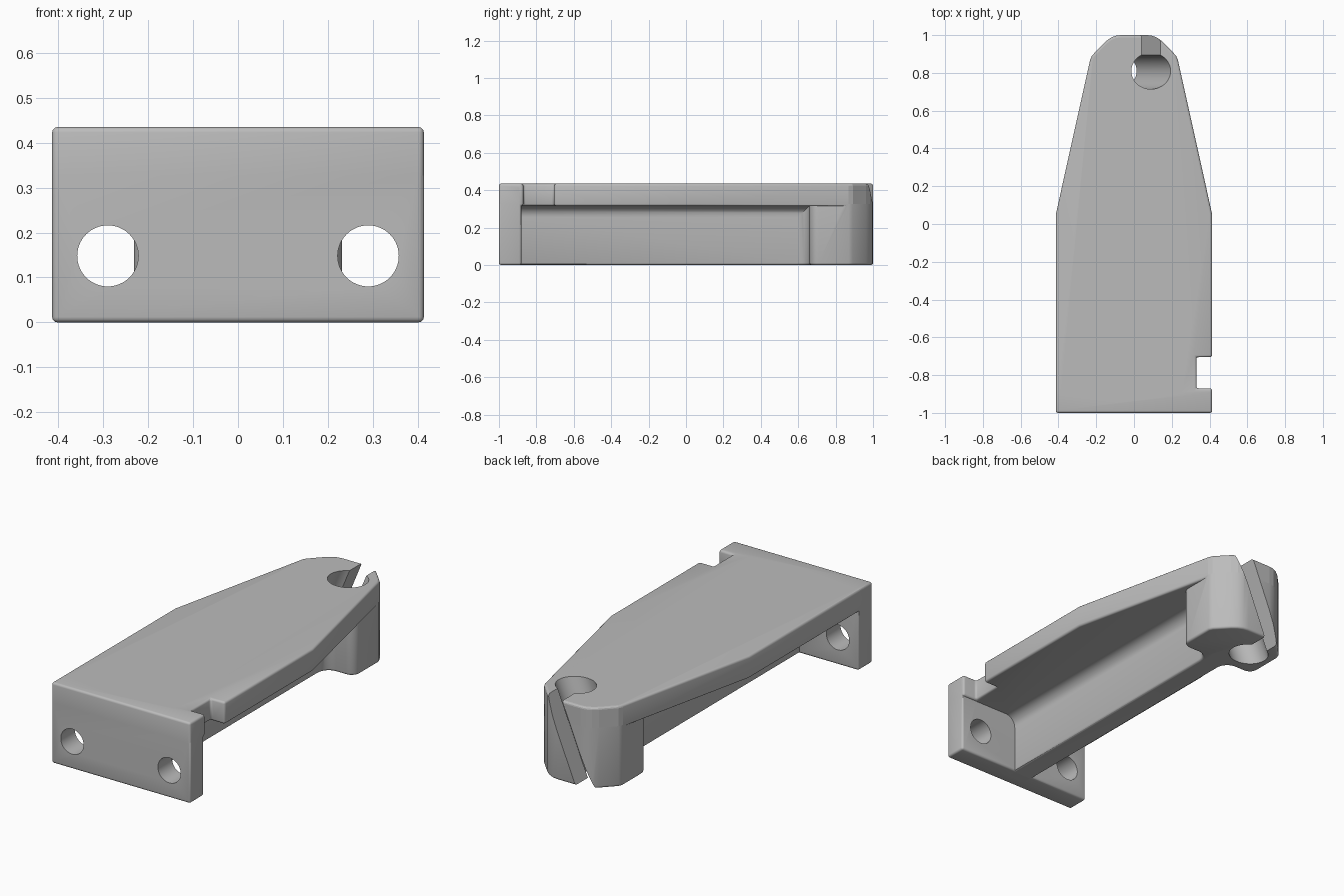
import bpy, bmesh, math
from mathutils import Matrix

cube = bpy.data.objects.get("Cube")
if cube:
    bpy.data.objects.remove(cube, do_unlink=True)

grey = bpy.data.materials.new("plain grey")
grey.use_nodes = True
COLOUR = (0.5, 0.5, 0.5, 1)
grey.diffuse_color = COLOUR
grey.node_tree.nodes["Principled BSDF"].inputs["Base Color"].default_value = COLOUR

ROUND = 0.012                       # small edge rounding
HEIGHT, UNDERSIDE = 0.435, 0.315    # top and bottom of the top plate
RIB = 0.062                         # half width of the rib


def prism(name, outline, start, end, axis="Z", rounding=ROUND):
    """Extrude an outline along Z, or an (x, z) outline along Y; round sharp edges."""
    bm = bmesh.new()
    if axis == "Z":
        verts = [bm.verts.new((a, b, start)) for a, b in outline]
        step = (0, 0, end - start)
    else:
        verts = [bm.verts.new((a, start, b)) for a, b in outline]
        step = (0, end - start, 0)
    face = bm.faces.new(verts)
    new = bmesh.ops.extrude_face_region(bm, geom=[face])["geom"]
    bmesh.ops.translate(bm, vec=step, verts=[v for v in new if isinstance(v, bmesh.types.BMVert)])
    bmesh.ops.recalc_face_normals(bm, faces=bm.faces)
    if rounding:
        sharp = [e for e in bm.edges if e.calc_face_angle(0) > math.radians(50)]
        bmesh.ops.bevel(bm, geom=sharp, offset=rounding, segments=3, profile=0.5, affect="EDGES")
    return make_object(name, bm)


def make_object(name, bm):
    mesh = bpy.data.meshes.new(name)
    bm.to_mesh(mesh)
    bm.free()
    mesh.materials.append(grey)
    obj = bpy.data.objects.new(name, mesh)
    bpy.context.collection.objects.link(obj)
    return obj


def cylinder(name, radius, depth, matrix):
    bm = bmesh.new()
    bmesh.ops.create_cone(bm, cap_ends=True, segments=64, radius1=radius, radius2=radius,
                          depth=depth, matrix=matrix)
    return make_object(name, bm)


def box(name, size, matrix):
    bm = bmesh.new()
    bmesh.ops.create_cube(bm, size=1, matrix=matrix @ Matrix.Diagonal((*size, 1)))
    return make_object(name, bm)


def combine(target, other, operation):
    other.hide_render = True
    mod = target.modifiers.new(operation.lower(), "BOOLEAN")
    mod.operation, mod.solver, mod.object = operation, "EXACT", other
    bpy.context.view_layer.objects.active = target
    bpy.ops.object.modifier_apply(modifier=mod.name)
    bpy.data.objects.remove(other, do_unlink=True)


def arc(cx, cy, r, a0, a1, n=8):
    angles = [math.radians(a0 + (a1 - a0) * i / n) for i in range(n + 1)]
    return [(cx + r * math.cos(a), cy + r * math.sin(a)) for a in angles]


def mirrored(right):
    return right + [(-x, y) for x, y in reversed(right)]


tip = [(0.232, 0.87), (0.222, 0.892), (0.155, 0.962), (0.128, 0.983), (0.10, 0.996), (0.07, 1.0)]

# Tapered top plate with the side notch
right = [(0.414, -1), (0.414, -0.87), (0.33, -0.87), (0.33, -0.705), (0.414, -0.705), (0.414, 0.05)] + tip
left = [(0.414, -1), (0.414, 0.05)] + tip
bracket = prism("bracket", right + [(-x, y) for x, y in reversed(left)], UNDERSIDE, HEIGHT)

# Upright mounting plate
mount = prism("mounting_plate", mirrored([(0.414, -1), (0.414, -0.88)]), 0, HEIGHT)
combine(bracket, mount, "UNION")

# Central rib, flaring into the top plate
profile = [(RIB - ROUND, 0), (RIB - 0.004, 0.004), (RIB, ROUND)]
profile += arc(RIB + 0.06, UNDERSIDE - 0.06, 0.06, 180, 90) + [(RIB + 0.06, 0.40)]
combine(bracket, prism("rib", mirrored(profile), -0.94, 0.70, "Y", 0), "UNION")

# Full-height boss at the tip, with fillets where it meets the rib
plan = [(RIB - 0.008, 0.56)] + arc(RIB + 0.06, 0.60, 0.06, 180, 90)
plan += arc(0.182, 0.71, 0.05, -90, 0) + tip
combine(bracket, prism("tip_boss", mirrored(plan), 0, HEIGHT), "UNION")

# Two screw holes in the mounting plate
for side in (-1, 1):
    place = Matrix.Translation((side * 0.29, -0.94, 0.148)) @ Matrix.Rotation(math.pi / 2, 4, "X")
    combine(bracket, cylinder("screw_hole", 0.068, 0.2, place), "DIFFERENCE")

# Leaning hole and open slot through the boss
lean = Matrix.Translation((0, 0.81, HEIGHT / 2)) @ Matrix.Rotation(math.radians(22.5), 4, "Y")
combine(bracket, cylinder("leaning_hole", 0.096, 1, lean), "DIFFERENCE")
slot = box("leaning_slot", (0.093, 0.4, 1), lean @ Matrix.Translation((0, 0.2, 0)))
combine(bracket, slot, "DIFFERENCE")

# Smooth shading with crisp edges
bpy.ops.object.select_all(action="DESELECT")
bracket.select_set(True)
bpy.context.view_layer.objects.active = bracket
bpy.ops.object.shade_smooth_by_angle(angle=math.radians(35))
